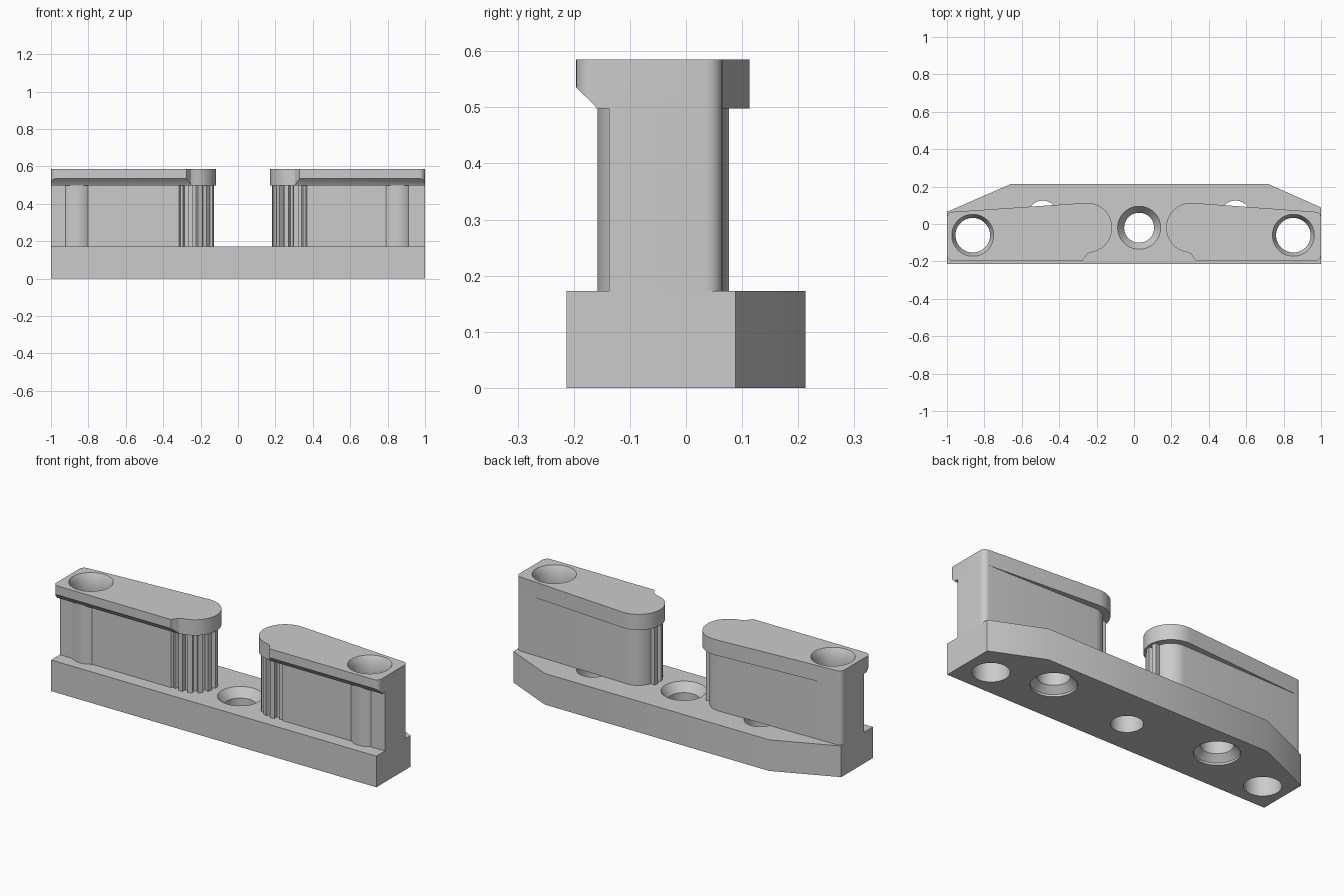
import bpy, bmesh, math
from mathutils import Matrix

old = bpy.data.objects.get("Cube")
if old:
    bpy.data.objects.remove(old, do_unlink=True)

grey = bpy.data.materials.new("light grey")
grey.use_nodes = True
grey.diffuse_color = (0.6, 0.6, 0.6, 1)
grey.node_tree.nodes["Principled BSDF"].inputs["Base Color"].default_value = (0.6, 0.6, 0.6, 1)

BASE_TOP, BODY_TOP, CAP_TOP = 0.173, 0.498, 0.585
MID_X = 0.0275      # symmetry line of the gap between the towers
TIP, TIP_Y = 0.2775, -0.02   # centre of the rounded inner ends


def finish(bm, name):
    bmesh.ops.recalc_face_normals(bm, faces=bm.faces)
    mesh = bpy.data.meshes.new(name)
    bm.to_mesh(mesh)
    bm.free()
    mesh.materials.append(grey)
    ob = bpy.data.objects.new(name, mesh)
    bpy.context.collection.objects.link(ob)
    return ob


def loft(name, rings):
    """Closed solid through rings of equal point count."""
    bm = bmesh.new()
    loops = [[bm.verts.new(p) for p in ring] for ring in rings]
    n = len(loops[0])
    for a, b in zip(loops, loops[1:]):
        for i in range(n):
            bm.faces.new((a[i], a[(i + 1) % n], b[(i + 1) % n], b[i]))
    bm.faces.new(loops[0])
    bm.faces.new(loops[-1])
    return finish(bm, name)


def prism(name, outline, z0, z1):
    return loft(name, [[(x, y, z) for x, y in outline] for z in (z0, z1)])


def arc(cx, cy, r, a0, a1, n):
    angles = [math.radians(a0 + (a1 - a0) * i / n) for i in range(n + 1)]
    return [(cx + r * math.cos(a), cy + r * math.sin(a)) for a in angles]


def turned(name, x, y, profile, n=64):
    """Round solid from (radius, height) pairs."""
    return loft(name, [[(px, py, z) for px, py in arc(x, y, r, 0, 360, n)[:-1]]
                       for r, z in profile])


def select(ob):
    bpy.ops.object.select_all(action='DESELECT')
    ob.select_set(True)
    bpy.context.view_layer.objects.active = ob


def cut(ob, cutters):
    select(ob)
    for c in cutters:
        mod = ob.modifiers.new("cut", 'BOOLEAN')
        mod.operation, mod.solver, mod.object = 'DIFFERENCE', 'EXACT', c
        bpy.ops.object.modifier_apply(modifier=mod.name)


def smooth(ob):
    select(ob)
    bpy.ops.object.shade_smooth_by_angle(angle=math.radians(30))


cutters, parts = [], []

# Base plate with clipped rear corners
base = prism("base_plate", [(-1, -0.213), (1, -0.213), (1, 0.088), (0.72, 0.213),
                            (-0.66, 0.213), (-1, 0.065)], 0, BASE_TOP)
parts.append(base)

# Middle hole sunk from above, rear holes sunk from below
base_cuts = [turned("middle_hole_cutter", MID_X, TIP_Y,
                    [(0.08, -0.1), (0.08, 0.125), (0.115, BASE_TOP), (0.115, 0.25)])]
for s in (-1, 1):
    base_cuts.append(turned("rear_hole_cutter", MID_X + s * 0.515, 0.043,
                            [(0.115, -0.1), (0.115, 0), (0.115, 0.012),
                             (0.082, 0.045), (0.082, 0.25)]))

for s, side, hole_x in ((-1, "right", -0.862), (1, "left", 0.852)):
    def world(points):
        return [(MID_X + s * x, y) for x, y in points]

    end = 1 - s * MID_X      # distance from the symmetry line to the plate end
    hole_y = -0.06
    hole = turned("end_hole_cutter", hole_x, hole_y,
                  [(0.0925, -0.1), (0.0925, 0.55), (0.112, CAP_TOP), (0.112, 0.7)])
    base_cuts.append(hole)

    # Tower body with a rounded inner end
    corner = arc(end - 0.03, 0.035, 0.03, 0, 90, 6)
    body = prism(side + "_tower_body", world(
        [(end, -0.137)] + corner + arc(TIP, TIP_Y, 0.097, 90, 270, 24)
        + [(TIP + 0.05, -0.117), (TIP + 0.065, -0.137)]), BASE_TOP, BODY_TOP)

    # Round boss standing proud of the front wall
    boss = turned(side + "_tower_boss", hole_x, hole_y,
                  [(0.098, BASE_TOP), (0.098, BODY_TOP)])

    # Cap with a nose, a front notch and a chamfered lower front edge
    cap = prism(side + "_tower_cap", world(
        arc(end - 0.03, -0.166, 0.03, -90, 0, 6) + corner
        + arc(TIP, TIP_Y, 0.133, 86, 262, 32)
        + [(TIP, -0.16), (TIP + 0.025, -0.196)]), BODY_TOP, CAP_TOP)
    wedge_yz = [(-0.157, 0.493), (-0.162, BODY_TOP + 0.005), (-0.201, 0.54), (-0.25, 0.493)]
    wedge = loft("chamfer_cutter", [[(MID_X + s * x, y, z) for y, z in wedge_yz]
                                    for x in (0.2, 1.2)])
    cutters.append(wedge)
    cut(body, [hole])
    cut(boss, [hole])
    cut(cap, [hole, wedge])
    parts += [body, boss, cap]

    # Vertical grip ribs around the inner end
    bm = bmesh.new()
    for i in range(6):
        a = math.radians(172 + 25 * i)
        if s > 0:
            direction = a
        else:
            direction = math.pi - a
        place = (Matrix.Translation((MID_X + s * TIP, TIP_Y, (BASE_TOP + BODY_TOP) / 2))
                 @ Matrix.Rotation(direction, 4, 'Z')
                 @ Matrix.Translation((0.1, 0, 0))
                 @ Matrix.Diagonal((0.044, 0.026, BODY_TOP - BASE_TOP, 1)))
        bmesh.ops.create_cube(bm, size=1, matrix=place)
    parts.append(finish(bm, side + "_grip_ribs"))

cut(base, base_cuts)
for part in parts:
    smooth(part)
for c in cutters + base_cuts:
    bpy.data.objects.remove(c, do_unlink=True)
